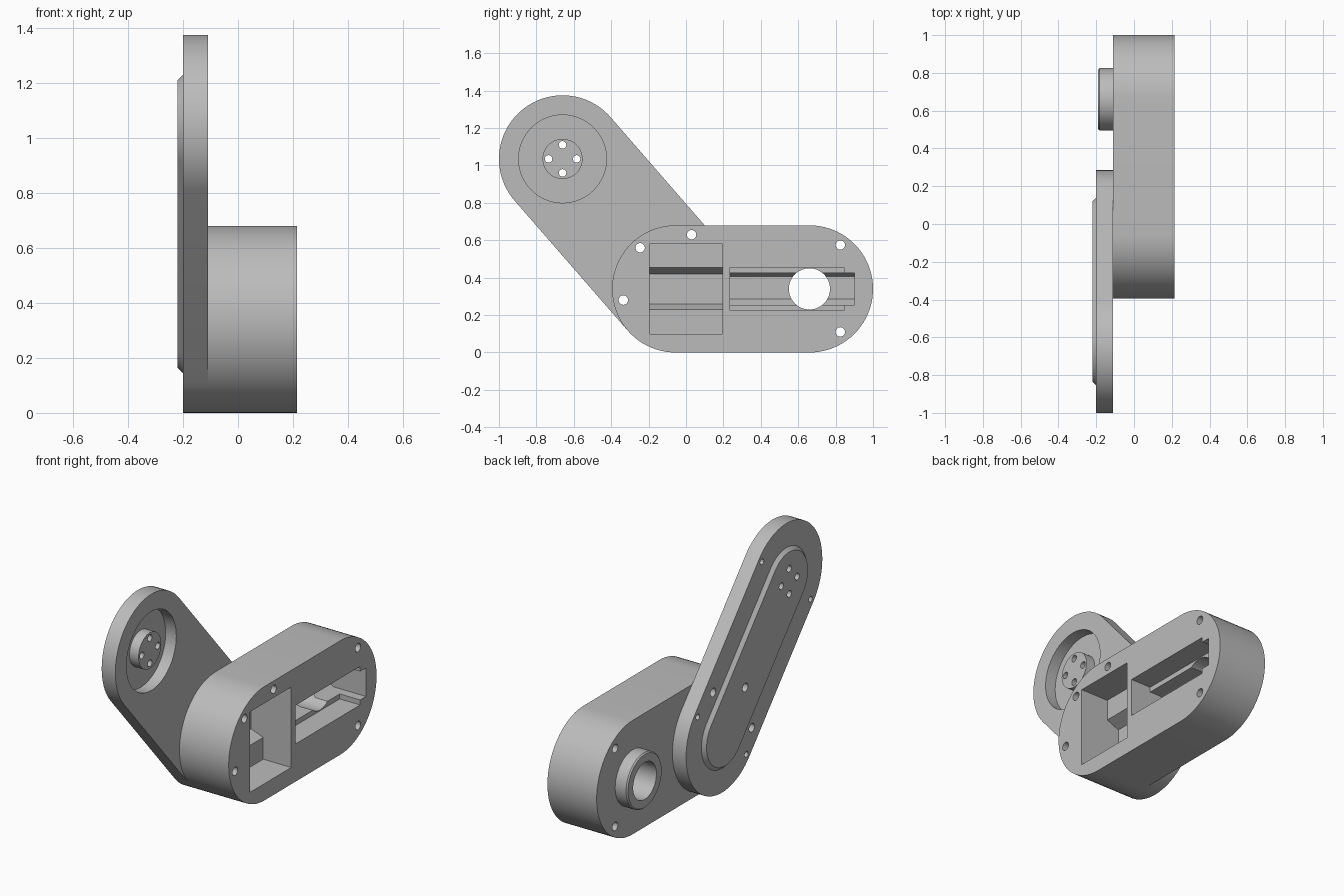
import bpy, bmesh
from math import sin, cos, pi, atan2

if "Cube" in bpy.data.objects:
    bpy.data.objects.remove(bpy.data.objects["Cube"])

grey = bpy.data.materials.new("plain grey")
grey.use_nodes = True
colour = (0.5, 0.5, 0.5, 1)
grey.diffuse_color = colour
grey.node_tree.nodes["Principled BSDF"].inputs["Base Color"].default_value = colour

# Pivot centres as (y, z)
JOINT = (-0.055, 0.34)
ARM_END = (-0.66, 1.035)
BODY_END = (0.66, 0.34)


def circle(c, r, n=32):
    return [(c[0] + r * cos(2 * pi * i / n), c[1] + r * sin(2 * pi * i / n)) for i in range(n)]


def capsule(a, b, r, n=40):
    """Outline of a slot shape from centre a to centre b."""
    turn = atan2(b[1] - a[1], b[0] - a[0])
    pts = []
    for c, start in ((b, turn - pi / 2), (a, turn + pi / 2)):
        for i in range(n + 1):
            t = start + pi * i / n
            pts.append((c[0] + r * cos(t), c[1] + r * sin(t)))
    return pts


def rect(y0, y1, z0, z1):
    return [(y0, z0), (y1, z0), (y1, z1), (y0, z1)]


def loft(name, *sections):
    """Solid through (x, outline) sections along x."""
    bm = bmesh.new()
    rings = [[bm.verts.new((x, y, z)) for y, z in pts] for x, pts in sections]
    for a, b in zip(rings, rings[1:]):
        for i in range(len(a)):
            j = (i + 1) % len(a)
            bm.faces.new((a[i], a[j], b[j], b[i]))
    bm.faces.new(rings[0])
    bm.faces.new(rings[-1])
    bmesh.ops.recalc_face_normals(bm, faces=bm.faces)
    mesh = bpy.data.meshes.new(name)
    bm.to_mesh(mesh)
    bm.free()
    mesh.materials.append(grey)
    ob = bpy.data.objects.new(name, mesh)
    bpy.context.collection.objects.link(ob)
    return ob


def combine(target, operation, tools):
    """Apply booleans to the target and discard the tools."""
    for tool in tools:
        mod = target.modifiers.new("cut", "BOOLEAN")
        mod.operation, mod.solver, mod.object = operation, "EXACT", tool
    graph = bpy.context.evaluated_depsgraph_get()
    mesh = bpy.data.meshes.new_from_object(target.evaluated_get(graph))
    target.modifiers.clear()
    target.data = mesh
    for tool in tools:
        bpy.data.objects.remove(tool)


def hole(c, r, x0=-0.4, x1=0.4):
    return loft("hole_cutter", (x0, circle(c, r)), (x1, circle(c, r)))


def prism(name, outline, x0, x1):
    return loft(name, (x0, outline), (x1, outline))


# Swing arm plate with a round recess, raised back pad and drilled hub
arm = prism("arm_plate", capsule(JOINT, ARM_END, 0.34), -0.2, -0.11)
combine(arm, "DIFFERENCE", [prism("recess_cutter", circle(ARM_END, 0.235, 64), -0.18, 0)])
pad = loft("back_pad", (-0.19, capsule(JOINT, ARM_END, 0.195)),
           (-0.2, capsule(JOINT, ARM_END, 0.195)), (-0.22, capsule(JOINT, ARM_END, 0.175)))
hub = prism("hub", circle(ARM_END, 0.107, 48), -0.185, -0.12)
combine(arm, "UNION", [pad, hub])

# Hub bolt holes, through bolt holes and small blind holes on the arm
joint_bolts = [(-0.335, 0.28), (-0.245, 0.56), (0.03, 0.63)]
cutters = [hole(c, 0.025) for c in joint_bolts]
for i in range(4):
    t = i * pi / 2
    cutters.append(hole((ARM_END[0] + 0.075 * cos(t), ARM_END[1] + 0.075 * sin(t)), 0.02))
for c in (JOINT, ARM_END):
    for s in (-1, 1):
        cutters.append(hole((c[0] + s * 0.229, c[1] + s * 0.199), 0.017, -0.4, -0.15))
combine(arm, "DIFFERENCE", cutters)

# Main body with a bearing collar on its back
body = prism("body_housing", capsule(JOINT, BODY_END, 0.34), -0.11, 0.215)
collar = loft("collar", (-0.08, circle(BODY_END, 0.165, 64)),
              (-0.182, circle(BODY_END, 0.165, 64)), (-0.19, circle(BODY_END, 0.158, 64)))
combine(body, "UNION", [collar])

# Motor pocket with tapered channel, stepped slot, bore and bolt holes
cutters = [
    prism("pocket_cutter", rect(-0.195, 0.195, 0.1, 0.58), 0.03, 0.4),
    loft("channel_cutter", (0.04, rect(-0.195, 0.195, 0.23, 0.455)),
         (0.03, rect(-0.195, 0.195, 0.23, 0.455)), (-0.05, rect(-0.195, 0.195, 0.26, 0.42))),
    prism("slot_cutter", rect(0.235, 0.845, 0.225, 0.455), 0.08, 0.4),
    loft("inner_slot_cutter", (0.4, rect(0.235, 0.9, 0.255, 0.425)),
         (0.0, rect(0.235, 0.9, 0.255, 0.425)), (-0.05, rect(0.235, 0.9, 0.285, 0.405))),
    prism("bore_cutter", circle(BODY_END, 0.11, 48), -0.4, 0.15),
]
cutters += [hole(c, 0.025) for c in joint_bolts + [(0.825, 0.575), (0.825, 0.11)]]
combine(body, "DIFFERENCE", cutters)

# Smooth the curved walls, keep edges crisp
for ob in (arm, body):
    bpy.ops.object.select_all(action="DESELECT")
    ob.select_set(True)
    bpy.context.view_layer.objects.active = ob
    bpy.ops.object.shade_smooth_by_angle(angle=pi / 7)
